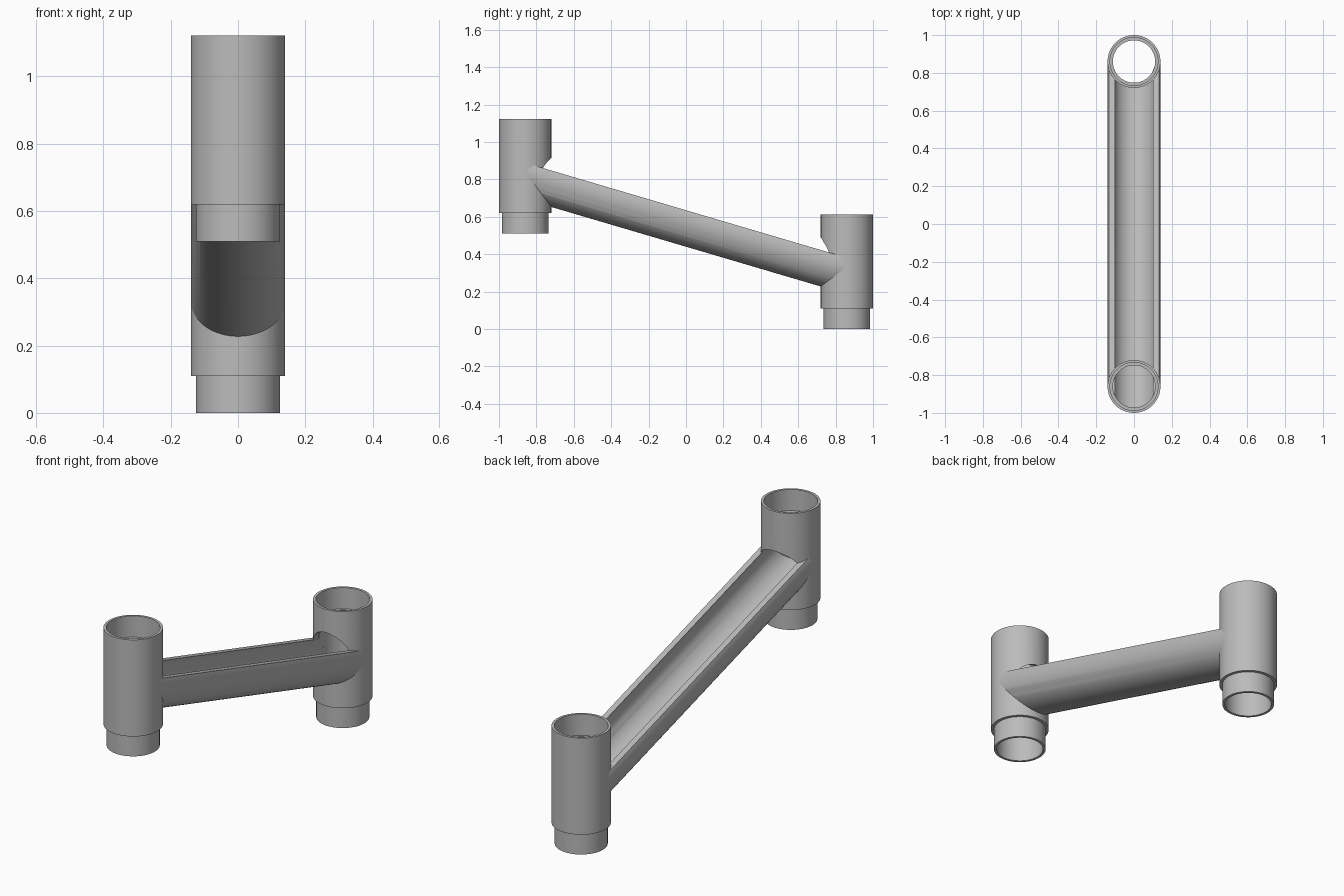
import bpy, bmesh, math
from mathutils import Matrix, Vector

if "Cube" in bpy.data.objects:
    bpy.data.objects.remove(bpy.data.objects["Cube"])

SIDES = 64
OUTER, SPIGOT, SOCKET, BORE = 0.14, 0.125, 0.127, 0.112
TOWER_Y = 0.86
TOWER_H, STEP = 0.612, 0.11
AXIS_Z, SLOPE = 0.586, -0.295      # centre line of the sloping channel
STRETCH = math.hypot(1, SLOPE)
RIM = 0.047                        # channel is cut open above this height

grey = bpy.data.materials.new("grey plastic")
grey.use_nodes = True
COLOUR = (0.5, 0.5, 0.5, 1)
grey.diffuse_color = COLOUR
grey.node_tree.nodes["Principled BSDF"].inputs["Base Color"].default_value = COLOUR


def make_object(name, bm):
    bmesh.ops.recalc_face_normals(bm, faces=bm.faces[:])
    mesh = bpy.data.meshes.new(name)
    bm.to_mesh(mesh)
    bm.free()
    mesh.materials.append(grey)
    obj = bpy.data.objects.new(name, mesh)
    bpy.context.collection.objects.link(obj)
    return obj


def select_only(obj):
    bpy.ops.object.select_all(action="DESELECT")
    obj.select_set(True)
    bpy.context.view_layer.objects.active = obj


def axis_point(y):
    return Vector((0, y, AXIS_Z + SLOPE * y))


# Hollow tower: stepped wall profile turned around z
def tower(name, y, z):
    bm = bmesh.new()
    profile = [(BORE, 0), (SPIGOT, 0), (SPIGOT, STEP), (OUTER, STEP),
               (OUTER, TOWER_H), (SOCKET, TOWER_H),
               (SOCKET, TOWER_H - STEP), (BORE, TOWER_H - STEP)]
    rings = []
    for i in range(SIDES):
        a = math.tau * i / SIDES
        rings.append([bm.verts.new((r * math.cos(a), y + r * math.sin(a), z + h))
                      for r, h in profile])
    n = len(profile)
    for i in range(SIDES):
        p, q = rings[i], rings[(i + 1) % SIDES]
        for j in range(n):
            k = (j + 1) % n
            bm.faces.new((p[j], q[j], q[k], p[k]))
    return make_object(name, bm)


# Open channel: ends follow the round tower walls
def channel(name):
    def arc(radius):
        top = math.asin(RIM / radius)
        sweep = math.pi + 2 * top
        return [(radius * math.cos(top - sweep * i / SIDES),
                 radius * math.sin(top - sweep * i / SIDES))
                for i in range(SIDES + 1)]

    bm = bmesh.new()
    section = arc(OUTER) + arc(BORE)[::-1]
    fit = BORE + 0.003
    ends = []
    for y in (-TOWER_Y, TOWER_Y):
        loop = []
        for x, v in section:
            reach = math.sqrt(max(0, fit * fit - x * x))
            loop.append(bm.verts.new(axis_point(y - reach) + Vector((x, 0, v * STRETCH))))
        ends.append(loop)
    a, b = ends
    n = len(section)
    for j in range(n):
        k = (j + 1) % n
        bm.faces.new((a[j], a[k], b[k], b[j]))
    # end caps, in strips between outer and inner arcs
    for loop in ends:
        for j in range(SIDES):
            bm.faces.new((loop[j], loop[j + 1], loop[n - 2 - j], loop[n - 1 - j]))
    return make_object(name, bm)


# Round cutter for the ball openings in both towers
def bore_cutter():
    start, end = axis_point(-TOWER_Y), axis_point(TOWER_Y)
    along = end - start
    bm = bmesh.new()
    turn = along.to_track_quat("Z", "Y").to_matrix().to_4x4()
    radius = BORE + 0.0007
    bmesh.ops.create_cone(bm, cap_ends=True, segments=SIDES, radius1=radius,
                          radius2=radius, depth=along.length,
                          matrix=Matrix.Translation((start + end) / 2) @ turn)
    obj = make_object("opening_cutter", bm)
    obj.hide_render = True
    return obj


front_tower = tower("front_tower", -TOWER_Y, 0.51)
back_tower = tower("back_tower", TOWER_Y, 0)
slope = channel("sloping_channel")
cutter = bore_cutter()

for obj in (front_tower, back_tower):
    select_only(obj)
    cut = obj.modifiers.new("opening", "BOOLEAN")
    cut.operation = "DIFFERENCE"
    cut.solver = "EXACT"
    cut.object = cutter
    bpy.ops.object.modifier_apply(modifier=cut.name)
bpy.data.objects.remove(cutter)

for obj in (front_tower, back_tower, slope):
    select_only(obj)
    bpy.ops.object.shade_smooth_by_angle(angle=math.radians(30))
